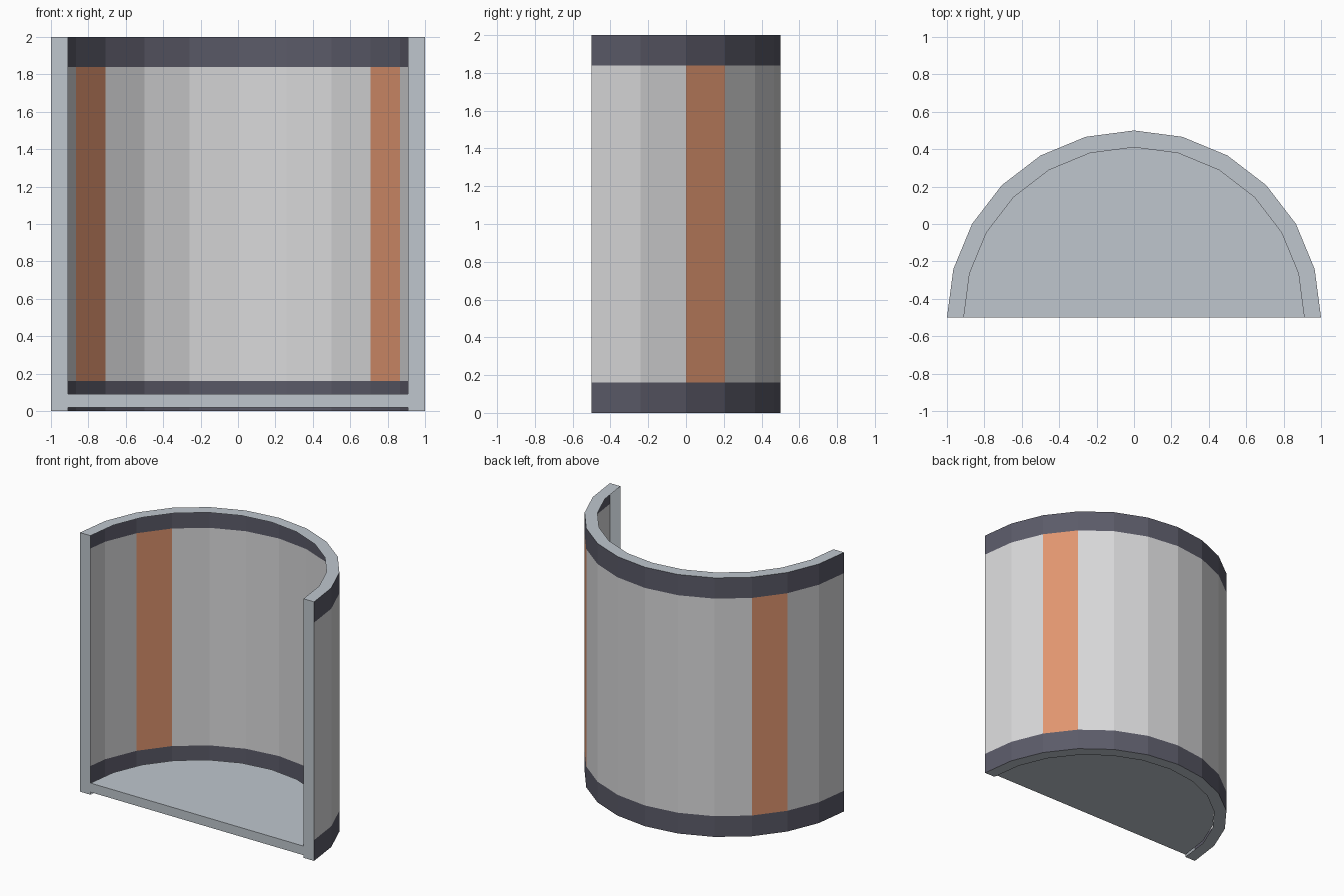
import bpy, bmesh
from math import pi, cos, sin

cube = bpy.data.objects.get("Cube")
if cube:
    bpy.data.objects.remove(cube)

SEGMENTS = 12
OUTER, INNER = 1.0, 0.91
FRONT = -0.5
HEIGHT, BAND = 2.0, 0.16


def material(name, colour):
    mat = bpy.data.materials.new(name)
    mat.use_nodes = True
    mat.diffuse_color = (*colour, 1)
    mat.node_tree.nodes["Principled BSDF"].inputs["Base Color"].default_value = (*colour, 1)
    return mat


white = material("panel white", (0.69, 0.69, 0.70))
orange = material("stripe orange", (0.74, 0.30, 0.16))
dark = material("band dark grey", (0.105, 0.104, 0.14))
pale = material("trim blue grey", (0.52, 0.565, 0.615))


def arc(bm, radius, z):
    """Half circle of vertices, running from +x round the back to -x."""
    angles = [pi * i / SEGMENTS for i in range(SEGMENTS + 1)]
    return [bm.verts.new((radius * cos(a), FRONT + radius * sin(a), z)) for a in angles]


def bridge(bm, a, b):
    return [bm.faces.new((a[i], a[i + 1], b[i + 1], b[i])) for i in range(len(a) - 1)]


def finish(bm, name, *mats):
    mesh = bpy.data.meshes.new(name)
    bm.to_mesh(mesh)
    bm.free()
    for mat in mats:
        mesh.materials.append(mat)
    obj = bpy.data.objects.new(name, mesh)
    bpy.context.collection.objects.link(obj)
    return obj


def strip(name, low, high, *mats):
    bm = bmesh.new()
    faces = bridge(bm, arc(bm, OUTER, high), arc(bm, OUTER, low))
    for face in faces:
        face.normal_update()
        if face.calc_center_median().y * face.normal.y + face.normal.x * face.calc_center_median().x < 0:
            face.normal_flip()
    # One stripe on each side, third panel from the front edge
    if len(mats) > 1:
        faces[2].material_index = faces[-3].material_index = 1
    finish(bm, name, *mats)


# Curved thin wall with dark bands at both ends
strip("wall_panels", BAND, HEIGHT - BAND, white, orange)
strip("lower_band", 0, BAND, dark)
strip("upper_band", HEIGHT - BAND, HEIGHT, dark)

# Flat edging: lower and upper rims joined by the two front posts
bm = bmesh.new()
low_out, low_in = arc(bm, OUTER, 0), arc(bm, INNER, 0)
top_out, top_in = arc(bm, OUTER, HEIGHT), arc(bm, INNER, HEIGHT)
bridge(bm, low_in, low_out)
bridge(bm, top_out, top_in)
bm.faces.new((low_in[0], low_out[0], top_out[0], top_in[0]))
bm.faces.new((low_out[-1], low_in[-1], top_in[-1], top_out[-1]))
finish(bm, "edge_trim", pale)

# Half-round floor slab, raised slightly off the ground
bm = bmesh.new()
under, over = arc(bm, INNER, 0.02), arc(bm, INNER, 0.09)
bridge(bm, under, over)
bm.faces.new(over)
bm.faces.new(under[::-1])
bm.faces.new((under[-1], under[0], over[0], over[-1]))
bmesh.ops.recalc_face_normals(bm, faces=bm.faces)
finish(bm, "floor", pale)
